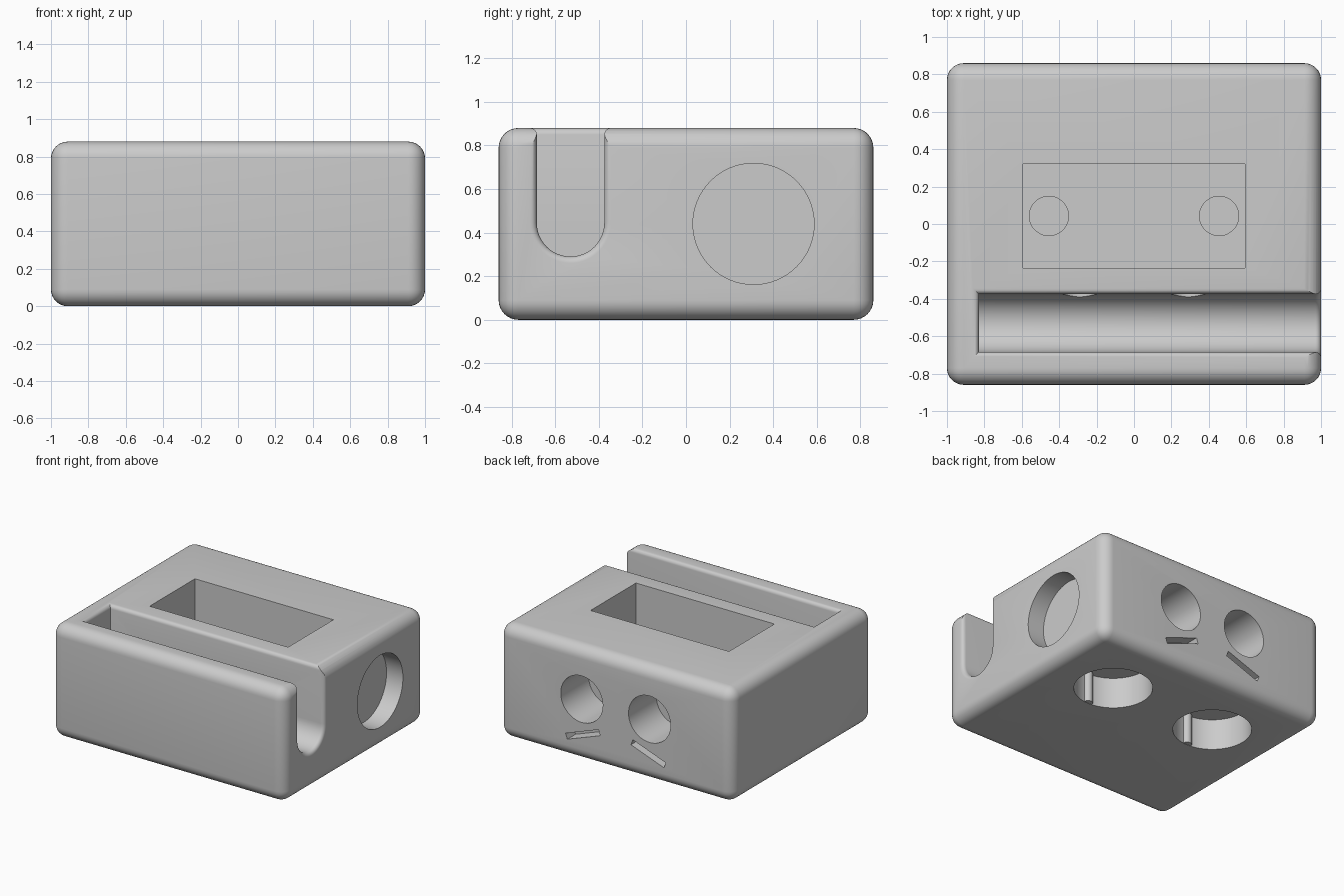
import bpy, bmesh, math
from mathutils import Matrix, Vector

cube = bpy.data.objects.get("Cube")
if cube:
    bpy.data.objects.remove(cube, do_unlink=True)

grey = bpy.data.materials.new("plain_grey")
grey.use_nodes = True
grey.diffuse_color = (0.6, 0.6, 0.6, 1)
grey.node_tree.nodes["Principled BSDF"].inputs["Base Color"].default_value = (0.6, 0.6, 0.6, 1)


def make(name, bm):
    bmesh.ops.recalc_face_normals(bm, faces=bm.faces)
    mesh = bpy.data.meshes.new(name)
    bm.to_mesh(mesh)
    bm.free()
    mesh.materials.append(grey)
    ob = bpy.data.objects.new(name, mesh)
    bpy.context.collection.objects.link(ob)
    return ob


def activate(ob):
    bpy.ops.object.select_all(action='DESELECT')
    ob.select_set(True)
    bpy.context.view_layer.objects.active = ob


def box(name, centre, size, tilt=0):
    bm = bmesh.new()
    m = Matrix.Translation(centre) @ Matrix.Rotation(tilt, 4, 'Y') @ Matrix.Diagonal((*size, 1))
    bmesh.ops.create_cube(bm, size=1, matrix=m)
    return make(name, bm)


def rod(name, start, end, radius, sides=64):
    a, b = Vector(start), Vector(end)
    bm = bmesh.new()
    m = Matrix.Translation((a + b) / 2) @ (b - a).to_track_quat('Z', 'Y').to_matrix().to_4x4()
    bmesh.ops.create_cone(bm, cap_ends=True, segments=sides, radius1=radius,
                          radius2=radius, depth=(b - a).length, matrix=m)
    return make(name, bm)


def slot_cutter():
    # U-shaped channel with a rounded rim, lofted along x
    radius, rim, top, mid_y, mid_z = 0.155, 0.03, 0.88, -0.53, 0.445
    steps = 5
    quarter = [math.pi / 2 * i / steps for i in range(steps + 1)]

    def ring(x, spread, flare_end=False):
        side = [(rim, 1.0)]
        side += [(rim * (1 - math.cos(t)), top - rim + rim * math.sin(t)) for t in reversed(quarter)]
        pts = [(-1, f, z) for f, z in side]
        arc = [math.pi + math.pi * i / 24 for i in range(25)]
        left = [(mid_y - radius - max(f, spread), z, f) for s, f, z in pts]
        bowl = [(mid_y + (radius + spread) * math.cos(t),
                 mid_z + (radius + spread) * math.sin(t), 0) for t in arc]
        right = [(2 * mid_y - y, z, f) for y, z, f in reversed(left)]
        return [(x - (f if flare_end else 0), y, z) for y, z, f in left + bowl + right]

    rings = [ring(-0.83, 0, True)]
    rings += [ring(1 - rim + rim * math.sin(t), rim * (1 - math.cos(t))) for t in quarter]
    rings.append(ring(1.1, rim))
    bm = bmesh.new()
    rows = [[bm.verts.new(p) for p in r] for r in rings]
    n = len(rows[0])
    for a, b in zip(rows, rows[1:]):
        for i in range(n):
            j = (i + 1) % n
            bm.faces.new((a[i], a[j], b[j], b[i]))
    for row in (rows[0], rows[-1]):
        for i in range(n // 2):
            quad = [row[i], row[i + 1], row[n - 2 - i], row[n - 1 - i]]
            quad = list(dict.fromkeys(quad))
            if len(quad) > 2:
                bm.faces.new(quad)
    return make("slot_cutter", bm)


# Rounded block
body = box("block_body", (0, 0, 0.44), (2, 1.72, 0.88))
activate(body)
bevel = body.modifiers.new("rounding", 'BEVEL')
bevel.width = 0.09
bevel.segments = 8
bpy.ops.object.modifier_apply(modifier=bevel.name)

# Channel, top pocket and side recess
cutters = [slot_cutter(),
           box("pocket_cutter", (0, 0.043, 0.665), (1.185, 0.555, 0.67)),
           rod("side_cutter", (1.1, 0.31, 0.44), (0.86, 0.31, 0.44), 0.278)]

# Paired recesses: pocket floor, underside, back, back slits, channel wall
for s in (-1, 1):
    cutters += [
        rod("floor_cutter", (s * 0.455, 0.043, 0.45), (s * 0.455, 0.043, 0.27), 0.105),
        rod("base_cutter", (s * 0.455, 0.315, -0.1), (s * 0.455, 0.315, 0.24), 0.278),
        rod("back_cutter", (s * 0.29, 1, 0.48), (s * 0.29, 0.52, 0.48), 0.18),
        box("slit_cutter", (s * 0.28, 0.86, 0.21), (0.3, 0.2, 0.045), s * math.radians(20)),
        rod("wall_cutter", (s * 0.29, -0.45, 0.48), (s * 0.29, -0.28, 0.48), 0.1),
    ]

for cutter in cutters:
    activate(body)
    cut = body.modifiers.new("cut", 'BOOLEAN')
    cut.operation = 'DIFFERENCE'
    cut.solver = 'EXACT'
    cut.object = cutter
    bpy.ops.object.modifier_apply(modifier=cut.name)
    bpy.data.objects.remove(cutter, do_unlink=True)

# Small upright ribs in the underside recesses
parts = [body]
for s, side in ((1, "left"), (-1, "right")):
    parts.append(rod(side + "_recess_rib", (s * 0.455, 0.037, 0.002), (s * 0.455, 0.037, 0.245), 0.035, 24))

for ob in parts:
    activate(ob)
    bpy.ops.object.shade_smooth_by_angle(angle=math.radians(30))
